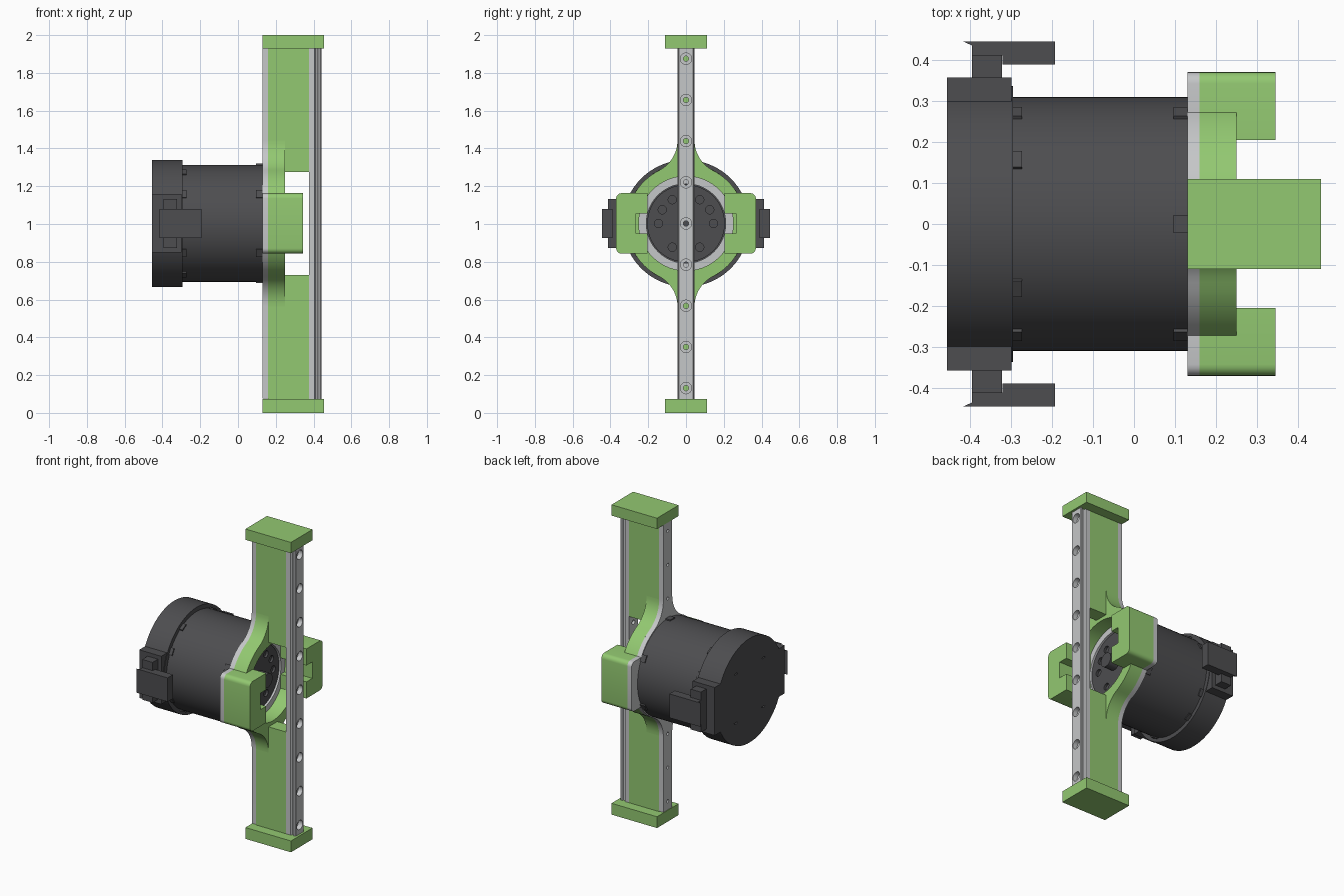
import bpy, bmesh
from math import sin, cos, pi, atan2, radians
from mathutils import Matrix, Vector

if "Cube" in bpy.data.objects:
    bpy.data.objects.remove(bpy.data.objects["Cube"])

C = 1.003  # height of the motor axis


def material(name, rgb):
    m = bpy.data.materials.new(name)
    m.use_nodes = True
    m.diffuse_color = (*rgb, 1)
    m.node_tree.nodes["Principled BSDF"].inputs["Base Color"].default_value = (*rgb, 1)
    return m


GREEN = material("leaf green", (0.29, 0.58, 0.165))
GREY = material("light grey", (0.56, 0.57, 0.58))
DARK = material("charcoal", (0.075, 0.075, 0.08))


def finish(bm, name, mat):
    bmesh.ops.recalc_face_normals(bm, faces=bm.faces)
    me = bpy.data.meshes.new(name)
    bm.to_mesh(me)
    bm.free()
    ob = bpy.data.objects.new(name, me)
    bpy.context.collection.objects.link(ob)
    if mat:
        me.materials.append(mat)
    return ob


def add_box(bm, lo, hi):
    lo, hi = Vector(lo), Vector(hi)
    size = Matrix.Diagonal((*(hi - lo), 1))
    bmesh.ops.create_cube(bm, size=1, matrix=Matrix.Translation((lo + hi) / 2) @ size)


def box(name, lo, hi, mat):
    bm = bmesh.new()
    add_box(bm, lo, hi)
    return finish(bm, name, mat)


def add_rod(bm, x0, x1, r, y=0, z=C, n=24):
    m = Matrix.Translation(((x0 + x1) / 2, y, z)) @ Matrix.Rotation(pi / 2, 4, 'Y')
    bmesh.ops.create_cone(bm, cap_ends=True, segments=n, radius1=r, radius2=r,
                          depth=x1 - x0, matrix=m)


def rod(name, x0, x1, r, mat, n=72):
    bm = bmesh.new()
    add_rod(bm, x0, x1, r, n=n)
    return finish(bm, name, mat)


def prism(name, loops, t0, t1, axis, mat):
    """Extrude flat loops (later loops are holes) along x or z."""
    bm = bmesh.new()
    for loop in loops:
        vs = [bm.verts.new((t0, a, C + b) if axis == 'x' else (a, b, t0)) for a, b in loop]
        for i, v in enumerate(vs):
            bm.edges.new((vs[i - 1], v))
    bmesh.ops.triangle_fill(bm, edges=bm.edges[:], use_beauty=True)
    out = bmesh.ops.extrude_face_region(bm, geom=bm.faces[:])
    moved = [g for g in out["geom"] if isinstance(g, bmesh.types.BMVert)]
    d = t1 - t0
    bmesh.ops.translate(bm, verts=moved, vec=(d, 0, 0) if axis == 'x' else (0, 0, d))
    return finish(bm, name, mat)


def drill(ob, rods):
    """Cut round holes given as (x0, x1, radius, y, z)."""
    for i, r in enumerate(rods):
        bm = bmesh.new()
        add_rod(bm, *r)
        cutter = finish(bm, "hole_cutter", None)
        cutter.hide_render = True
        mod = ob.modifiers.new("hole", 'BOOLEAN')
        mod.operation, mod.object, mod.solver = 'DIFFERENCE', cutter, 'EXACT'
        bpy.context.view_layer.objects.active = ob
        bpy.ops.object.modifier_apply(modifier=mod.name)
        bpy.data.objects.remove(cutter)


def arc(cy, cz, r, a0, a1, n):
    return [(cy + r * cos(a0 + (a1 - a0) * i / n), cz + r * sin(a0 + (a1 - a0) * i / n))
            for i in range(n + 1)]


def four_way(q):
    """Mirror a quarter outline, running from top to side, into a closed loop."""
    return (q + [(y, -z) for y, z in reversed(q)] + [(-y, -z) for y, z in q]
            + [(-y, z) for y, z in reversed(q)])


def circle(r, n=72):
    return [(r * cos(2 * pi * i / n), r * sin(2 * pi * i / n)) for i in range(n)]


# Shared outlines: spine flaring into the ring, and the rounded ear corner
HALF, RING, FH = 0.045, 0.315, 0.44
FR = (HALF ** 2 + FH ** 2 - RING ** 2) / (2 * (RING - HALF))
touch = atan2(FH, HALF + FR)
flare = arc(HALF + FR, FH, FR, pi, pi + touch, 12)
ear_corner = arc(0.342, 0.132, 0.028, pi / 2, 0, 5)

# Grey mounting plate with ears and motor opening
ear_angle = atan2(0.16, 0.271)
plate_q = [(HALF, 0.927)] + flare + arc(0, 0, RING, touch, ear_angle, 8)[1:] + ear_corner
plate = prism("mounting_plate", [four_way(plate_q), circle(0.21)], 0.13, 0.16, 'x', GREY)

# Green ring and ears
ring_q = flare + arc(0, 0, RING, touch, 0.03, 14)[1:]
prism("support_ring", [four_way(ring_q), circle(0.25)], 0.16, 0.25, 'x', GREEN)
ear = (ear_corner + [(y, -z) for y, z in reversed(ear_corner)]
       + [(0.205, -0.16), (0.205, -0.053), (0.265, -0.053),
          (0.265, 0.053), (0.205, 0.053), (0.205, 0.16)])
for side, s in (("left", 1), ("right", -1)):
    prism(side + "_ear", [[(s * y, z) for y, z in ear]], 0.16, 0.345, 'x', GREEN)

# Green spine halves and end caps
for part, z0, z1 in (("lower", 0.07, 0.73), ("upper", 1.275, 1.93)):
    box(part + "_spine", (0.16, -HALF, z0), (0.375, HALF, z1), GREEN)
for part, z0, z1 in (("bottom", 0, 0.073), ("top", 1.93, 2)):
    box(part + "_end_cap", (0.13, -0.11, z0), (0.455, 0.11, z1), GREEN)

# Guide rail with side grooves and counterbored holes
half_rail = [(0.375, HALF), (0.405, HALF), (0.412, 0.034), (0.422, 0.034),
             (0.428, 0.043), (0.436, 0.043), (0.441, 0.037)]
rail_profile = half_rail + [(x, -y) for x, y in reversed(half_rail)]
rail = prism("guide_rail", [rail_profile], 0.07, 1.93, 'z', GREY)
hole_z = [C + 0.218 * i for i in range(-4, 5)]
drill(rail, [(0.41, 0.46, 0.03, 0, z) for z in hole_z])
drill(rail, [(0.36, 0.46, 0.014, 0, z) for z in hole_z])
drill(plate, [(0.12, 0.15, 0.01, 0, z) for z in hole_z if abs(z - C) > 0.35])

# Motor body, rear cap, drive face and hub
rod("motor_body", -0.31, 0.13, 0.309, DARK)
cap = rod("motor_rear_cap", -0.455, -0.295, 0.336, DARK)
drill(cap, [(-0.47, -0.42, 0.024, y, C + z) for y in (-0.14, 0.14) for z in (-0.14, 0.14)])
face = rod("motor_face", 0.12, 0.15, 0.205, DARK)
angles = [i * pi / 3 for i in range(6)] + [radians(30), radians(150)]
drill(face, [(0.135, 0.17, 0.022, 0.145 * cos(a), C + 0.145 * sin(a)) for a in angles])
rod("motor_hub", 0.14, 0.215, 0.045, DARK, 32)

# Small clips around both ends of the motor body
bm = bmesh.new()
clips = [(0.113, i * 60) for i in range(6)]
clips += [(-0.29, a) for a in (30, 60, 120, 150, 210, 240, 300, 330)]
for x, a in clips:
    turn = Matrix.Translation((x, 0, C)) @ Matrix.Rotation(radians(a), 4, 'X')
    shape = Matrix.Translation((0, 0, 0.307)) @ Matrix.Diagonal((0.034, 0.045, 0.018, 1))
    bmesh.ops.create_cube(bm, size=1, matrix=turn @ shape)
finish(bm, "body_clips", DARK)

# Side connectors: cap flat, socket and plug
plug = [(-0.415, 0.444), (-0.192, 0.444), (-0.192, 0.388), (-0.32, 0.388),
        (-0.32, 0.41), (-0.395, 0.41), (-0.395, 0.435)]
for side, s in (("left", 1), ("right", -1)):
    y0, y1, y2 = sorted((0, s * 0.357))[0], sorted((0, s * 0.357))[1], s * 0.412
    box(side + "_cap_flat", (-0.455, y0, C - 0.155), (-0.298, y1, C + 0.155), DARK)
    a, b = sorted((s * 0.34, y2))
    box(side + "_socket", (-0.395, a, C - 0.13), (-0.322, b, C + 0.13), DARK)
    prism(side + "_plug", [[(x, s * y) for x, y in plug]], C - 0.077, C + 0.077, 'z', DARK)

# Smooth the round parts, keep edges crisp
bpy.ops.object.select_all(action='DESELECT')
for ob in bpy.context.collection.objects:
    if ob.type == 'MESH':
        ob.select_set(True)
        bpy.context.view_layer.objects.active = ob
bpy.ops.object.shade_smooth_by_angle(angle=radians(30))
